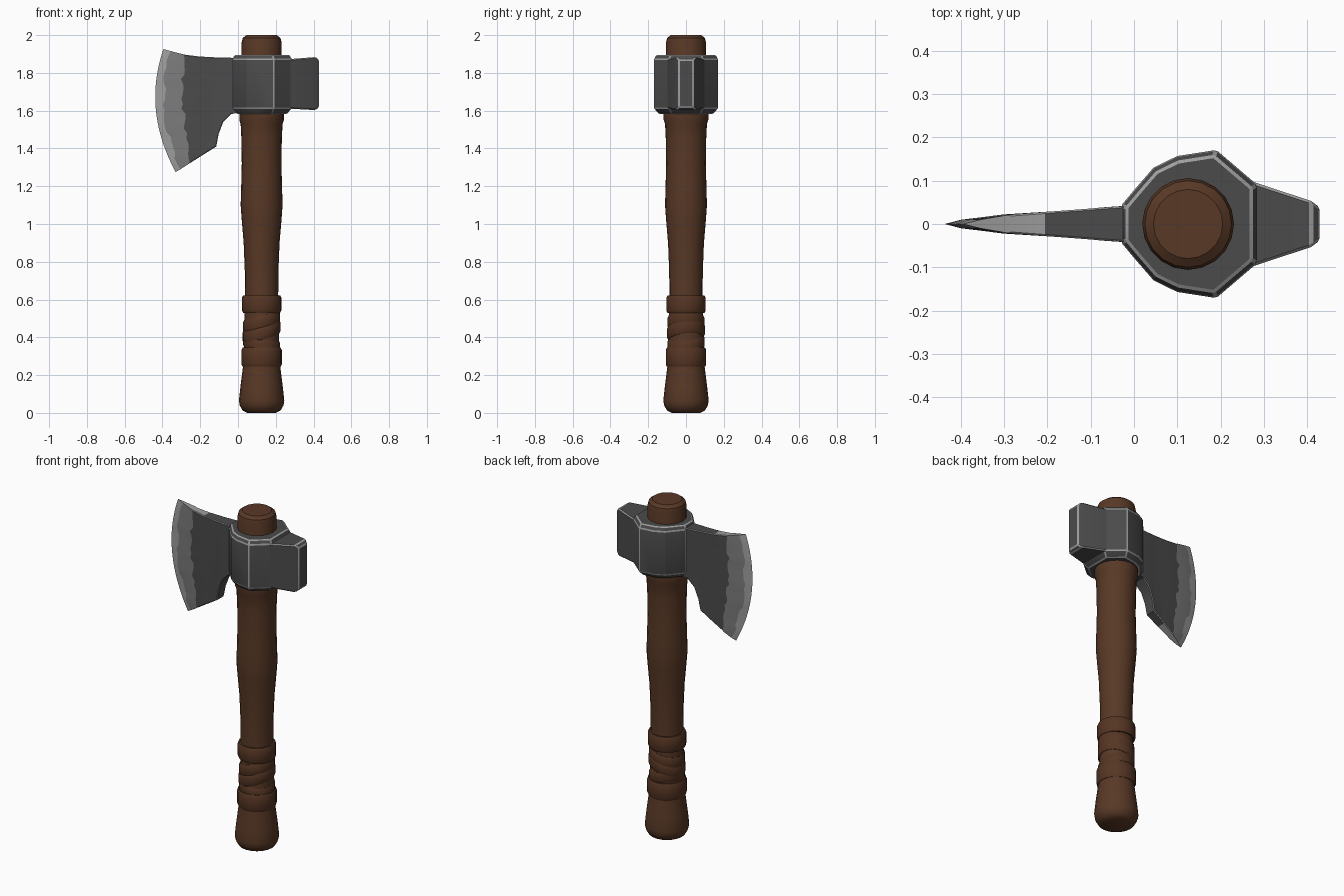
import bpy, bmesh, math, random

if "Cube" in bpy.data.objects:
    bpy.data.objects.remove(bpy.data.objects["Cube"])
random.seed(4)
CX = 0.125  # handle axis


def mat(name, c):
    m = bpy.data.materials.new(name)
    m.diffuse_color = (*c, 1)
    m.use_nodes = True
    m.node_tree.nodes["Principled BSDF"].inputs["Base Color"].default_value = m.diffuse_color
    return m


WOOD = mat("brown wood", (0.098, 0.040, 0.019))
WRAP = mat("brown leather", (0.092, 0.036, 0.017))
DARK = mat("dark steel", (0.070, 0.070, 0.070))
MID = mat("ground steel", (0.20, 0.20, 0.20))
LIGHT = mat("bright worn steel", (0.34, 0.34, 0.34))


def finish(bm, name, mats, angle=35):
    bmesh.ops.recalc_face_normals(bm, faces=bm.faces)
    me = bpy.data.meshes.new(name)
    bm.to_mesh(me)
    bm.free()
    ob = bpy.data.objects.new(name, me)
    bpy.context.collection.objects.link(ob)
    for m in mats:
        me.materials.append(m)
    bpy.ops.object.select_all(action='DESELECT')
    ob.select_set(True)
    bpy.context.view_layer.objects.active = ob
    bpy.ops.object.shade_smooth_by_angle(angle=math.radians(angle))
    return ob


def loft(bm, rings):
    """Skin a list of closed rings and cap both ends."""
    vs = [[bm.verts.new(p) for p in r] for r in rings]
    n = len(vs[0])
    for a, b in zip(vs, vs[1:]):
        for i in range(n):
            bm.faces.new((a[i], a[(i + 1) % n], b[(i + 1) % n], b[i]))
    bm.faces.new(vs[0][::-1])
    bm.faces.new(vs[-1])


def turned(name, profile, m, tilt=0.0, phase=0.0, n=20):
    """Turned part around the handle axis; tilt slants its rings."""
    bm = bmesh.new()
    rings = []
    for r, z in profile:
        ring = []
        for i in range(n):
            a = 2 * math.pi * i / n
            ring.append((CX + r * math.cos(a), r * math.sin(a), z + tilt * math.cos(a - phase)))
        rings.append(ring)
    loft(bm, rings)
    return finish(bm, name, [m])


def wear_edges(bm, width, min_angle, skip=lambda e: False):
    """Bevel the sharp edges and give the new faces the bright material."""
    bm.normal_update()
    edges = [e for e in bm.edges if len(e.link_faces) == 2
             and e.calc_face_angle(0) > math.radians(min_angle) and not skip(e)]
    bmesh.ops.bevel(bm, geom=edges, offset=width, segments=1, affect='EDGES',
                    clamp_overlap=True, material=2)


# Handle
turned("handle", [(0.075, 0.0), (0.10, 0.012), (0.116, 0.04), (0.12, 0.065), (0.112, 0.14),
                  (0.098, 0.25), (0.092, 0.35), (0.09, 0.5), (0.088, 0.63), (0.089, 0.75),
                  (0.095, 0.9), (0.106, 1.03), (0.111, 1.1), (0.108, 1.2), (0.105, 1.32),
                  (0.107, 1.45), (0.111, 1.53), (0.118, 1.55), (0.118, 1.6), (0.106, 1.65),
                  (0.106, 1.96), (0.10, 1.985), (0.08, 2.0)], WOOD)


# Leather grip: two straight bands with slanted wraps between
def band(name, z0, z1, r, tilt=0.0, phase=0.0):
    turned(name, [(0.08, z0), (r - 0.006, z0), (r, z0 + 0.012), (r, z1 - 0.012),
                  (r - 0.006, z1), (0.08, z1)], WRAP, tilt, phase)


band("lower_band", 0.245, 0.345, 0.107)
band("upper_band", 0.53, 0.622, 0.104)
for i, (z, t, ph) in enumerate([(0.36, 0.022, 2.6), (0.425, 0.028, 0.3), (0.475, 0.024, 0.0)]):
    band(f"slanted_wrap_{i + 1}", z - 0.03, z + 0.04, 0.098 + 0.002 * (i % 2), t, ph)


# Head socket around the handle, chamfered above and below
half = [(-0.03, 0.042), (0.0, 0.078), (0.045, 0.13), (0.10, 0.157), (0.19, 0.171), (0.285, 0.09)]
plan = half + [(x, -y) for x, y in reversed(half)]
bm = bmesh.new()
loft(bm, [[(CX + (x - CX) * s, y * s, z) for x, y in plan]
          for z, s in [(1.583, 0.84), (1.613, 1), (1.872, 1), (1.895, 0.92)]])
wear_edges(bm, 0.005, 24)
finish(bm, "head_socket", [DARK, MID, LIGHT], 20)

# Hammer poll behind the socket
bm = bmesh.new()
loft(bm, [[(x, -w, z0), (x, w, z0), (x, w, z1), (x, -w, z1)]
          for x, w, z0, z1 in [(0.22, 0.118, 1.61, 1.872), (0.285, 0.094, 1.61, 1.874),
                               (0.410, 0.053, 1.603, 1.884), (0.429, 0.038, 1.618, 1.868)]])
wear_edges(bm, 0.006, 30)
finish(bm, "hammer_poll", [DARK, MID, LIGHT], 20)

# Blade: columns from cutting edge to socket (top point, bottom point, bulge, half thickness)
cols = [((-0.395, 1.926), (-0.330, 1.275), 0.072, 0.0),
        ((-0.355, 1.915), (-0.305, 1.290), 0.060, 0.010),
        ((-0.285, 1.897), (-0.255, 1.322), 0.020, 0.022),
        ((-0.205, 1.887), (-0.190, 1.363), 0.008, 0.028),
        ((-0.150, 1.884), (-0.115, 1.410), 0.0, 0.032),
        ((-0.110, 1.882), (-0.103, 1.475), 0.0, 0.035),
        ((-0.075, 1.881), (-0.078, 1.540), 0.0, 0.038),
        ((-0.030, 1.880), (-0.035, 1.582), 0.0, 0.041),
        ((0.015, 1.880), (0.015, 1.592), 0.0, 0.044)]
ROWS = 22
bm = bmesh.new()
sides = {1: [], -1: []}
for c, ((xt, zt), (xb, zb), bulge, th) in enumerate(cols):
    left, right = [], []
    for r in range(ROWS + 1):
        t = r / ROWS
        x = xt + (xb - xt) * t - bulge * 4 * t * (1 - t)
        z = zt + (zb - zt) * t
        if c in (1, 2) and 0 < r < ROWS:  # ragged limit of the worn steel
            x += random.uniform(-0.012, 0.012)
        left.append(bm.verts.new((x, -th, z)))
        right.append(left[-1] if c == 0 else bm.verts.new((x, th, z)))
    sides[-1].append(left)
    sides[1].append(right)
for s in sides.values():
    for c in range(len(cols) - 1):
        for r in range(ROWS):
            f = bm.faces.new((s[c][r], s[c][r + 1], s[c + 1][r + 1], s[c + 1][r]))
            f.material_index = 2 if c == 0 else 1 if c == 1 else 0
for r in (0, ROWS):  # top and bottom rims
    for c in range(len(cols) - 1):
        q = [sides[-1][c][r], sides[-1][c + 1][r], sides[1][c + 1][r], sides[1][c][r]]
        f = bm.faces.new(q[:3] if c == 0 else q)
        f.material_index = 2 if c < 3 else 0
bm.faces.new([sides[-1][-1][r] for r in range(ROWS + 1)]
             + [sides[1][-1][r] for r in range(ROWS, -1, -1)])
bmesh.ops.recalc_face_normals(bm, faces=bm.faces)
wear_edges(bm, 0.004, 45, lambda e: min(v.co.x for v in e.verts) < -0.29
           or max(v.co.x for v in e.verts) > 0.0 or abs(e.verts[0].co.y + e.verts[1].co.y) < 0.01)
finish(bm, "axe_blade", [DARK, MID, LIGHT], 25)
